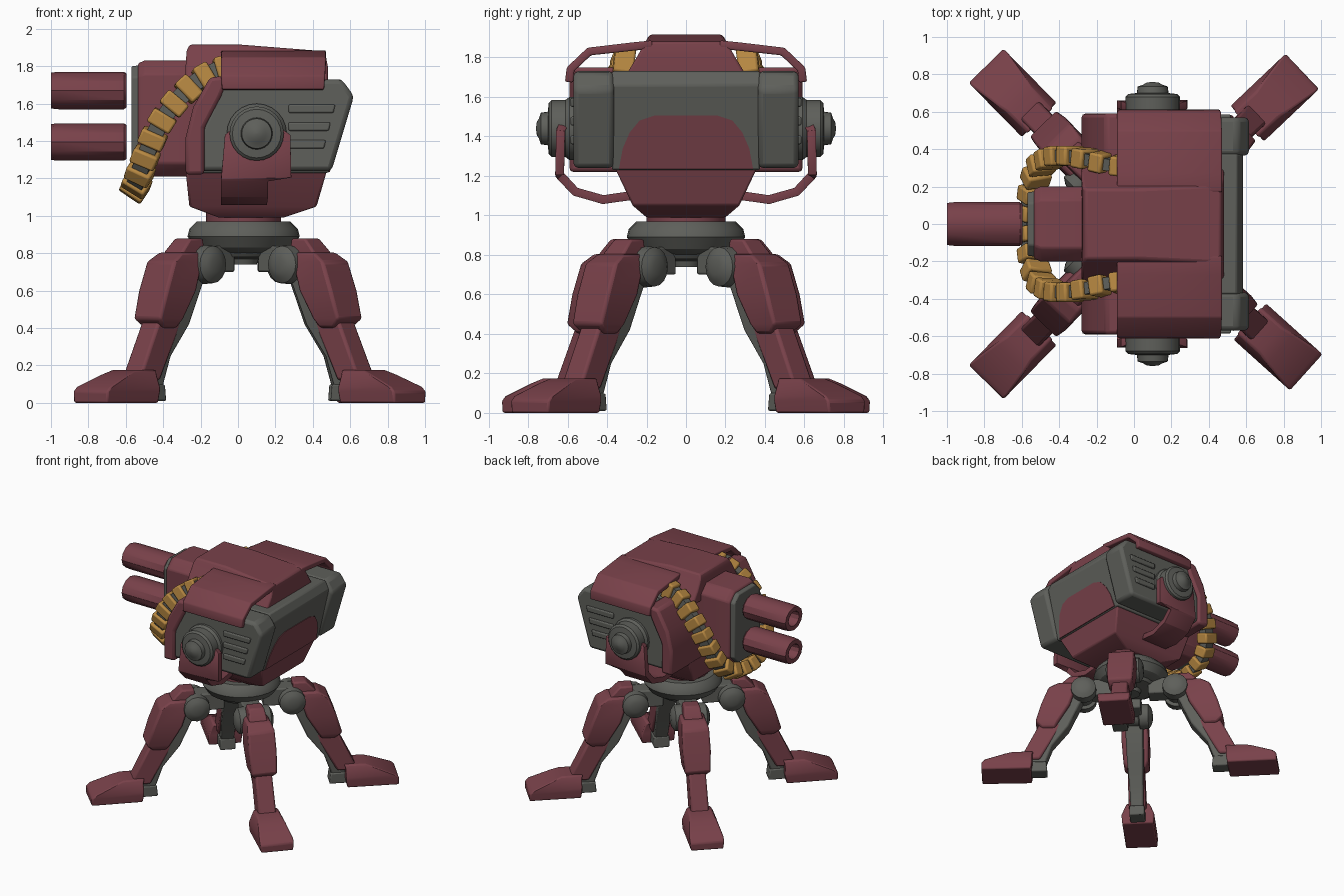
import bpy, bmesh
from math import cos, sin, pi, radians
from mathutils import Vector, Matrix

cube = bpy.data.objects.get("Cube")
if cube:
    bpy.data.objects.remove(cube, do_unlink=True)


def material(name, rgb):
    m = bpy.data.materials.new(name)
    m.use_nodes = True
    m.diffuse_color = (*rgb, 1)
    m.node_tree.nodes["Principled BSDF"].inputs["Base Color"].default_value = (*rgb, 1)
    return m


RED = material("dull red", (0.19, 0.053, 0.068))
GREY = material("dark grey", (0.112, 0.115, 0.103))
GOLD = material("brass", (0.48, 0.25, 0.055))
made = []


def finish(name, bm, mat, M=None, bevel=0.0, thick=0.0):
    bmesh.ops.recalc_face_normals(bm, faces=bm.faces)
    if M:
        bm.transform(M)
    me = bpy.data.meshes.new(name)
    bm.to_mesh(me)
    bm.free()
    me.materials.append(mat)
    ob = bpy.data.objects.new(name, me)
    bpy.context.collection.objects.link(ob)
    if thick:
        s = ob.modifiers.new("thickness", "SOLIDIFY")
        s.thickness, s.offset = thick, 0
    if bevel:
        b = ob.modifiers.new("soft edges", "BEVEL")
        b.width, b.segments, b.limit_method, b.angle_limit = bevel, 2, "ANGLE", radians(25)
    made.append(ob)
    return ob


def rings(name, loops, mat, M=None, bevel=0.0):
    """Skin a list of equal point loops and cap both ends."""
    bm = bmesh.new()
    vs = [[bm.verts.new(p) for p in loop] for loop in loops]
    n = len(vs[0])
    for a, b in zip(vs, vs[1:]):
        for i in range(n):
            bm.faces.new((a[i], a[(i + 1) % n], b[(i + 1) % n], b[i]))
    bm.faces.new(vs[0])
    bm.faces.new(vs[-1])
    return finish(name, bm, mat, M, bevel)


def stack(name, rows, mat, M=None, bevel=0.0):
    """Rectangular sections (x0, x1, half width, z) joined upwards."""
    return rings(name, [[(a, -w, z), (b, -w, z), (b, w, z), (a, w, z)]
                        for a, b, w, z in rows], mat, M, bevel)


def prism(name, pts, push, mat, bevel=0.0):
    push = Vector(push)
    pts = [Vector(p) for p in pts]
    return rings(name, [pts, [p + push for p in pts]], mat, None, bevel)


def lathe(name, profile, mat, M, sides=20):
    """Turn (radius, height) pairs about z, then place with M."""
    return rings(name, [[(max(r, 0.002) * cos(2 * pi * i / sides),
                          max(r, 0.002) * sin(2 * pi * i / sides), h)
                         for i in range(sides)] for r, h in profile], mat, M)


def shell(name, rows, side, mat, thick):
    """Thin bent plate from (y, z, x0, x1) rows."""
    bm = bmesh.new()
    vs = [[bm.verts.new((x, side * y, z)) for x in (a, b)] for y, z, a, b in rows]
    for p, q in zip(vs, vs[1:]):
        bm.faces.new((p[0], p[1], q[1], q[0]))
    return finish(name, bm, mat, None, 0.008, thick)


def octagon(x, w, z0, z1, c):
    return [(x, -w + c, z0), (x, w - c, z0), (x, w, z0 + c), (x, w, z1 - c),
            (x, w - c, z1), (x, -w + c, z1), (x, -w, z1 - c), (x, -w, z0 + c)]


# Turntable
CX = 0.04
BASE = Matrix.Translation((CX - 0.01, 0, 0))
lathe("turntable", [(0.19, 0.8), (0.26, 0.83), (0.3, 0.89), (0.29, 0.93), (0.25, 0.97), (0, 0.97)],
      GREY, BASE, 28)
lathe("underside_hub", [(0, 0.74), (0.07, 0.74), (0.08, 0.77), (0.18, 0.78), (0.21, 0.82)], GREY, BASE)
lathe("neck", [(0.2, 0.95), (0.2, 1.02)], RED, BASE)

# Legs, built pointing along +x and turned into place
for tag, ang in (("rear_left", 43.5), ("rear_right", 134.5), ("front_right", 225.5), ("front_left", -42)):
    M = Matrix.Translation((CX, 0, 0)) @ Matrix.Rotation(radians(ang), 4, "Z")
    axle = M @ Matrix.Translation((0.37, 0, 0.74)) @ Matrix.Rotation(pi / 2, 4, "X")
    lathe("hip_joint_" + tag, [(0.04, -0.15), (0.07, -0.14), (0.1, -0.12), (0.105, -0.05), (0.08, -0.04),
                               (0.08, 0.04), (0.105, 0.05), (0.1, 0.12), (0.07, 0.14), (0.04, 0.15)],
          GREY, axle, 16)
    stack("hip_arm_" + tag, [(0.15, 0.4, 0.07, 0.7), (0.15, 0.42, 0.07, 0.84)], GREY, M, 0.01)
    stack("inner_strut_" + tag, [(0.69, 0.8, 0.05, 0.05), (0.62, 0.76, 0.055, 0.25),
                                 (0.49, 0.66, 0.065, 0.42), (0.4, 0.55, 0.07, 0.62),
                                 (0.35, 0.5, 0.07, 0.72)], GREY, M, 0.012)
    stack("knee_cap_" + tag, [(0.42, 0.6, 0.07, 0.7), (0.38, 0.55, 0.07, 0.81),
                              (0.38, 0.48, 0.06, 0.88)], RED, M, 0.012)
    stack("thigh_" + tag, [(0.6, 0.7, 0.075, 0.4), (0.57, 0.755, 0.1, 0.45), (0.48, 0.71, 0.108, 0.6),
                           (0.43, 0.65, 0.105, 0.755), (0.43, 0.57, 0.09, 0.805)], RED, M, 0.015)
    stack("shin_" + tag, [(0.72, 0.88, 0.07, 0.12), (0.54, 0.72, 0.065, 0.45)], RED, M, 0.015)
    stack("ankle_" + tag, [(0.66, 0.82, 0.06, 0.01), (0.67, 0.82, 0.06, 0.1)], GREY, M, 0.01)
    stack("foot_" + tag, [(0.79, 1.185, 0.125, 0.0), (0.78, 1.185, 0.13, 0.06), (0.78, 1.16, 0.13, 0.085),
                          (0.78, 1.0, 0.105, 0.15), (0.77, 0.93, 0.09, 0.175)], RED, M, 0.01)

# Head: red belly, grey core, red crown
stack("belly", [(-0.1, 0.24, 0.2, 0.99), (-0.26, 0.42, 0.27, 1.05), (-0.28, 0.475, 0.36, 1.24)],
      RED, None, 0.01)
stack("core", [(-0.2, 0.485, 0.375, 1.23), (-0.2, 0.585, 0.375, 1.66), (-0.15, 0.55, 0.375, 1.73)],
      GREY, None, 0.01)
stack("crown", [(-0.28, 0.48, 0.31, 1.7), (-0.28, 0.48, 0.25, 1.8), (-0.275, 0.465, 0.205, 1.88),
                (-0.26, 0.02, 0.185, 1.915)], RED, None, 0.012)


# Painted patch on the sloping back
def back(y, z):
    return (0.482 + (z - 1.23) * 0.2326, y, z)


half = [(0.34, 1.235), (0.32, 1.34), (0.285, 1.42), (0.235, 1.48), (0.16, 1.505)]
prism("back_patch", [back(y, z) for y, z in half] + [back(-y, z) for y, z in reversed(half)],
      (0.008, 0, 0), RED)

# Parts on both sides of the head
for tag, s in (("front", -1), ("rear", 1)):
    prism("side_housing_" + tag, [(x, s * 0.365, z) for x, z in
          ((-0.2, 1.24), (0.5, 1.24), (0.62, 1.64), (0.555, 1.73), (-0.08, 1.73), (-0.2, 1.45))],
          (0, s * 0.205, 0), GREY, 0.025)
    for i in range(3):
        z = 1.36 + 0.095 * i
        prism(f"vent_slat_{tag}_{i}", [(x, s * 0.56, z + d) for x, d in
              ((0.27, 0), (0.46 + 0.025 * i, 0), (0.47 + 0.025 * i, 0.045), (0.27, 0.045))],
              (0, s * 0.025, 0), GREY, 0.008)
    prism("cheek_" + tag, [(x, s * 0.15, z) for x, z in ((-0.28, 1.22), (-0.28, 1.42), (-0.24, 1.58),
          (-0.15, 1.74), (-0.05, 1.75), (-0.09, 1.64), (-0.18, 1.47), (-0.18, 1.22))],
          (0, s * 0.44, 0), RED, 0.02)
    shell("upper_cover_" + tag, [(0.17, 1.865, -0.09, 0.47), (0.27, 1.855, -0.09, 0.47),
                                 (0.49, 1.83, -0.09, 0.47), (0.585, 1.74, -0.09, 0.465),
                                 (0.592, 1.675, -0.085, 0.46)], s, RED, 0.042)
    shell("lower_guard_" + tag, [(0.61, 1.48, 0.0, 0.2), (0.635, 1.43, -0.07, 0.28),
                                 (0.64, 1.205, -0.09, 0.285), (0.635, 1.2, -0.09, 0.16),
                                 (0.56, 1.12, -0.09, 0.16), (0.42, 1.08, -0.09, 0.155),
                                 (0.28, 1.1, -0.09, 0.15)], s, RED, 0.045)
    pivot = Matrix.Translation((0.1, 0, 1.44)) @ Matrix.Rotation(-s * pi / 2, 4, "X")
    lathe("pivot_knob_" + tag, [(0.16, 0.55), (0.16, 0.59), (0.145, 0.61), (0.145, 0.68), (0.13, 0.695),
                                (0.085, 0.7), (0.08, 0.735), (0.05, 0.745), (0.035, 0.755), (0, 0.76)],
          GREY, pivot, 24)

# Barrel shroud, muzzle plate and twin barrels
rings("barrel_shroud", [octagon(-0.2, 0.2, 1.21, 1.83, 0.07), octagon(-0.5, 0.2, 1.21, 1.83, 0.07),
                        octagon(-0.535, 0.185, 1.225, 1.815, 0.07)], RED, None, 0.01)
rings("muzzle_plate", [octagon(-0.52, 0.175, 1.225, 1.805, 0.06),
                       octagon(-0.57, 0.17, 1.23, 1.8, 0.06)], GREY, None, 0.008)
for tag, z in (("upper", 1.67), ("lower", 1.395)):
    aim = Matrix.Translation((0, 0, z)) @ Matrix.Rotation(-pi / 2, 4, "Y") @ Matrix.Scale(1.17, 4, (0, 1, 0))
    lathe("barrel_" + tag, [(0, 0.595), (0.09, 0.595), (0.1, 0.61), (0.1, 0.96), (0.096, 1.0),
                            (0.06, 1.0), (0.055, 0.9), (0, 0.9)], RED, aim, 12)

# Ammunition belt slung in a U below the shroud
side_path = [(-0.05, 0.31, 1.79), (-0.125, 0.32, 1.77), (-0.23, 0.345, 1.71), (-0.325, 0.365, 1.62),
             (-0.395, 0.365, 1.53), (-0.445, 0.355, 1.44), (-0.505, 0.31, 1.29), (-0.535, 0.22, 1.195),
             (-0.55, 0.1, 1.15)]
path = [Vector(p) for p in side_path] + [Vector((-0.555, 0, 1.14))]
path += [Vector((x, -y, z)) for x, y, z in reversed(side_path)]
lengths = [(b - a).length for a, b in zip(path, path[1:])]


def along(d):
    for a, b, l in zip(path, path[1:], lengths):
        if d <= l:
            return a.lerp(b, d / l)
        d -= l
    return path[-1]


total = sum(lengths)
COUNT = 20
face_dir = Vector((0.83, 0, -0.56))
for i in range(2 * COUNT - 1):
    d = total * (i + 0.5) / (2 * COUNT - 1)
    t = (along(min(d + 0.05, total)) - along(max(d - 0.05, 0))).normalized()
    across = (face_dir - t * face_dir.dot(t)).normalized()
    M = Matrix.Translation(along(d)) @ Matrix((t, across, t.cross(across))).transposed().to_4x4()
    if i % 2 == 0:
        stack(f"cartridge_{i // 2}", [(-0.042, 0.042, 0.07, -0.052), (-0.042, 0.042, 0.07, 0.052)],
              GOLD, M, 0.012)
    else:
        stack(f"belt_link_{i // 2}", [(-0.04, 0.04, 0.045, -0.032), (-0.04, 0.04, 0.045, 0.032)], GREY, M)

# Smooth shading with crisp edges
bpy.ops.object.select_all(action="DESELECT")
for ob in made:
    ob.select_set(True)
bpy.context.view_layer.objects.active = made[0]
bpy.ops.object.shade_smooth_by_angle(angle=radians(32))
